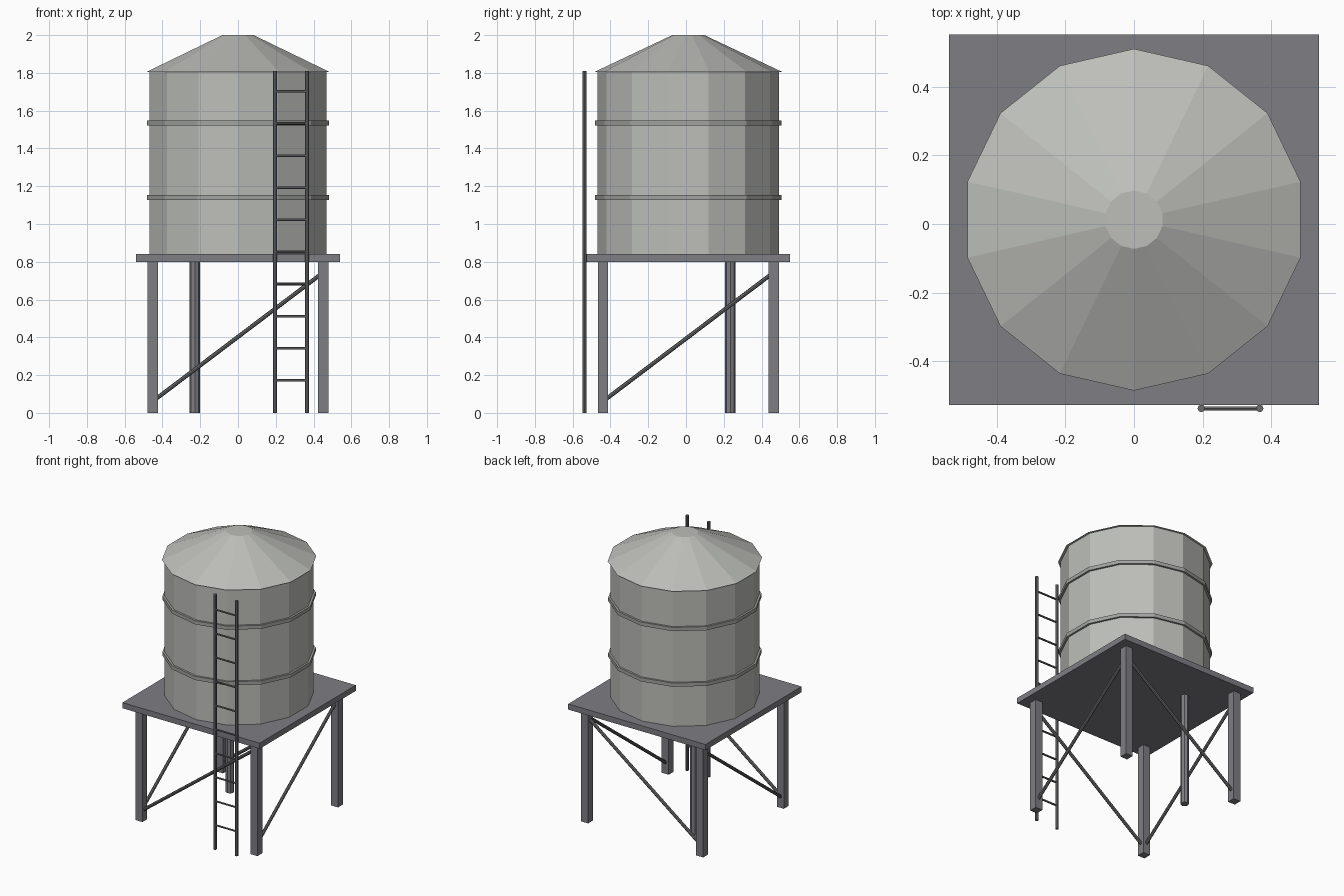
import bpy
import math
from mathutils import Vector

if "Cube" in bpy.data.objects:
    bpy.data.objects.remove(bpy.data.objects["Cube"], do_unlink=True)

CY = 0.0125     # tower axis; the ladder stands in front of it
SIDES = 14
LEG = 0.452     # leg offset from the axis


def make_material(name, color):
    mat = bpy.data.materials.new(name)
    mat.use_nodes = True
    mat.diffuse_color = (*color, 1)
    mat.node_tree.nodes["Principled BSDF"].inputs["Base Color"].default_value = (*color, 1)
    return mat


tank_grey = make_material("pale tank grey", (0.51, 0.52, 0.49))
band_grey = make_material("band grey", (0.36, 0.37, 0.35))
frame_grey = make_material("frame grey", (0.21, 0.205, 0.225))
steel = make_material("dark steel", (0.15, 0.15, 0.16))


def finish(name, mat):
    obj = bpy.context.object
    obj.name = name
    obj.data.materials.append(mat)
    return obj


def box(name, center, size, mat):
    bpy.ops.mesh.primitive_cube_add(size=1, location=center)
    bpy.context.object.scale = size
    return finish(name, mat)


def drum(name, r_bottom, r_top, z0, z1, mat):
    """Faceted drum on the tower axis, with a corner pointing to the back."""
    bpy.ops.mesh.primitive_cone_add(vertices=SIDES, radius1=r_bottom, radius2=r_top,
                                    depth=z1 - z0, location=(0, CY, (z0 + z1) / 2))
    return finish(name, mat)


def rod(name, start, end, radius, mat, sides=8):
    a, b = Vector(start), Vector(end)
    bpy.ops.mesh.primitive_cylinder_add(vertices=sides, radius=radius,
                                        depth=(b - a).length, location=(a + b) / 2)
    bpy.context.object.rotation_euler = (b - a).to_track_quat('Z', 'Y').to_euler()
    return finish(name, mat)


# Tank, roof and hoops
drum("tank", 0.48, 0.48, 0.84, 1.805, tank_grey)
drum("roof", 0.4975, 0.085, 1.805, 2.0, tank_grey)
for label, z in (("lower", 1.14), ("upper", 1.535)):
    drum(label + "_hoop", 0.494, 0.494, z - 0.013, z + 0.013, band_grey)

# Platform and legs
box("platform", (0, CY, 0.82), (1.078, 1.078, 0.04), frame_grey)
for side, sx in (("right", -1), ("left", 1)):
    for end, sy in (("front", -1), ("back", 1)):
        box(f"{end}_{side}_leg", (sx * LEG, CY + sy * LEG, 0.4),
            (0.055, 0.055, 0.8), frame_grey)

# One diagonal brace on each side of the frame
LOW, HIGH, REACH = 0.07, 0.735, 0.44
for end, s in (("front", -1), ("back", 1)):
    y = CY + s * LEG
    rod(end + "_brace", (-REACH, y, LOW), (REACH, y, HIGH), 0.011, steel)
for side, s in (("right", -1), ("left", 1)):
    x = s * LEG
    rod(side + "_brace", (x, CY - REACH, LOW), (x, CY + REACH, HIGH), 0.011, steel)

# Drain pipe under the tank
rod("drain_pipe", (-0.228, 0.235, 0), (-0.228, 0.235, 0.81), 0.028, frame_grey)

# Ladder
LADDER_Y, RAIL_A, RAIL_B = -0.537, 0.196, 0.366
for side, x in (("right", RAIL_A), ("left", RAIL_B)):
    rod(f"ladder_{side}_rail", (x, LADDER_Y, 0), (x, LADDER_Y, 1.81), 0.011, steel)
for i in range(10):
    z = 0.172 + 0.17 * i
    rod(f"ladder_rung_{i + 1}", (RAIL_A, LADDER_Y, z), (RAIL_B, LADDER_Y, z), 0.007, steel, 6)
